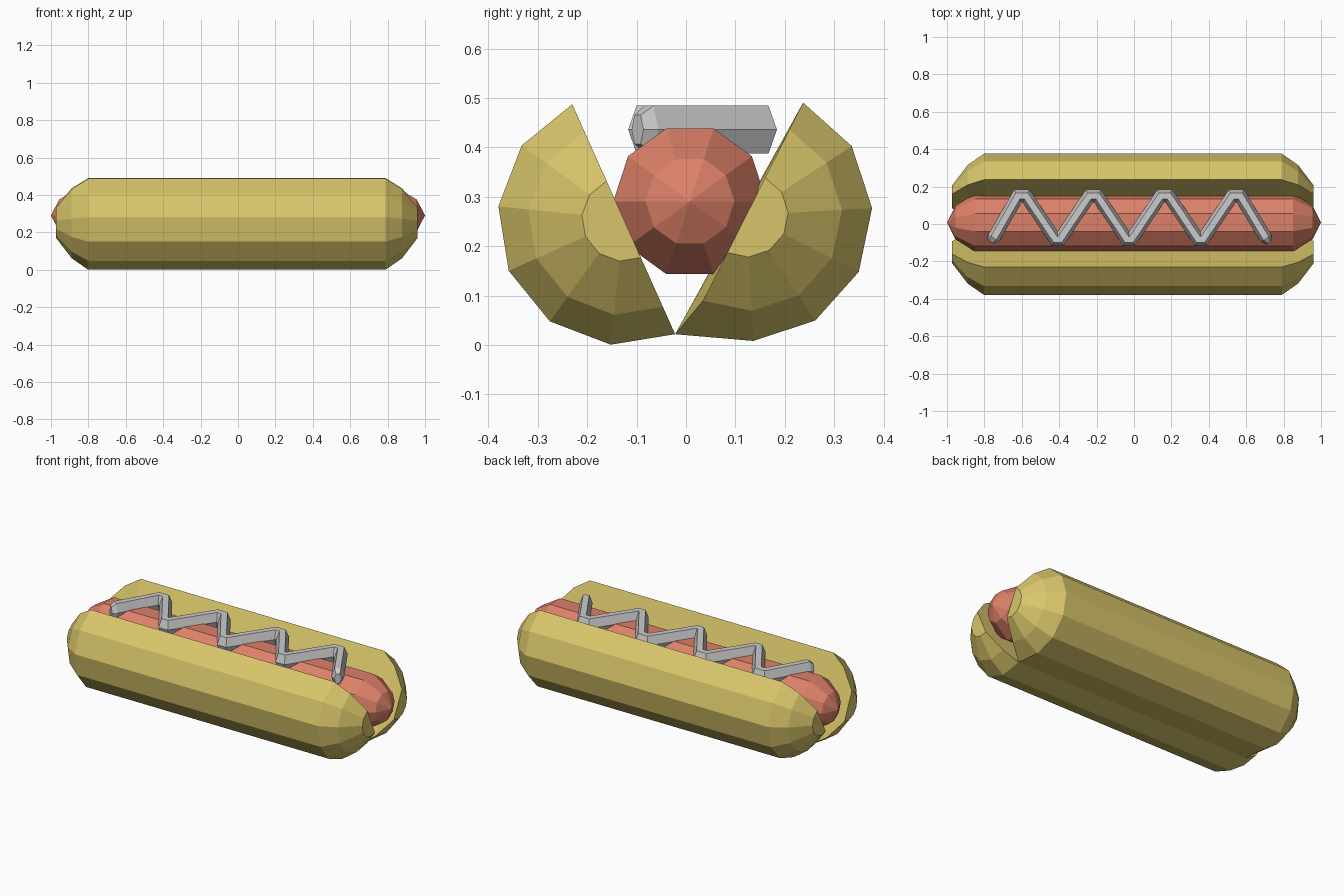
import bpy, bmesh
from math import cos, sin, radians
from mathutils import Vector

if "Cube" in bpy.data.objects:
    bpy.data.objects.remove(bpy.data.objects["Cube"])


def material(name, rgb):
    m = bpy.data.materials.new(name)
    m.diffuse_color = (*rgb, 1)
    m.use_nodes = True
    m.node_tree.nodes["Principled BSDF"].inputs["Base Color"].default_value = m.diffuse_color
    return m


def loft(name, rings, mat=None):
    """Skin a row of closed rings and cap both ends."""
    bm = bmesh.new()
    loops = [[bm.verts.new(p) for p in ring] for ring in rings]
    n = len(loops[0])
    for a, b in zip(loops, loops[1:]):
        for i in range(n):
            j = (i + 1) % n
            bm.faces.new((a[i], a[j], b[j], b[i]))
    bm.faces.new(loops[0])
    bm.faces.new(loops[-1])
    bmesh.ops.remove_doubles(bm, verts=bm.verts, dist=1e-4)
    bmesh.ops.recalc_face_normals(bm, faces=bm.faces)
    mesh = bpy.data.meshes.new(name)
    bm.to_mesh(mesh)
    bm.free()
    obj = bpy.data.objects.new(name, mesh)
    bpy.context.collection.objects.link(obj)
    if mat:
        mesh.materials.append(mat)
    return obj


def arc(x, cy, cz, r, start, step, count):
    return [Vector((x, cy + r * cos(radians(start + step * i)),
                    cz + r * sin(radians(start + step * i)))) for i in range(count)]


def both_ends(stations):
    """Mirror (x, radius) stations to the -x end."""
    return [(-x, r) for x, r in reversed(stations)] + stations


bread = material("bread", (0.69, 0.56, 0.145))
meat = material("meat", (0.72, 0.22, 0.14))

# Bun halves: half twelve-sided capsules that meet at the bottom edge
bun_ends = both_ends([(0.795, 0.255), (0.883, 0.194), (0.966, 0.085)])
for name, cy, cz, start, step in (("bun_front", -0.126, 0.2545, 114.1, 30),
                                  ("bun_back", 0.122, 0.263, 63.2, -30)):
    rings = []
    for x, r in bun_ends:
        ring = arc(x - 0.006, cy, cz, r, start, step, 7)
        if r > 0.25:
            ring[-1].yz = (-0.022, 0.022)
        rings.append(ring)
    loft(name, rings, bread)

# Sausage: ten-sided with pointed ends
sausage_ends = both_ends([(0.85, 0.155), (0.955, 0.09), (1.0, 0.0)])
loft("sausage", [arc(x, 0.008, 0.291, r, 0, 36, 10) for x, r in sausage_ends], meat)

# Sauce: six-sided zigzag strand with blunt tapered tips
path = [Vector((-0.765, -0.095)), Vector((-0.75, -0.075))]
for k in range(1, 8):
    x, y = -0.79 + 0.191 * k, (0.15 if k % 2 else -0.083)
    half = 0.022 if k % 2 else 0.012
    path += [Vector((x - half, y)), Vector((x + half, y))]
path += [Vector((0.705, -0.075)), Vector((0.722, -0.098))]

rings = []
for i, p in enumerate(path):
    before = (p - path[i - 1]).normalized() if i else None
    after = (path[i + 1] - p).normalized() if i < len(path) - 1 else None
    t = ((before or after) + (after or before)).normalized()
    side = Vector((-t.y, t.x)) / t.dot(before or after)
    s = 0.6 if i in (0, len(path) - 1) else 1.0
    ring = []
    for a in range(0, 360, 60):
        q = p + side * 0.034 * s * cos(radians(a))
        ring.append((q.x, q.y, 0.436 + 0.056 * s * sin(radians(a))))
    rings.append(ring)
loft("sauce", rings)
